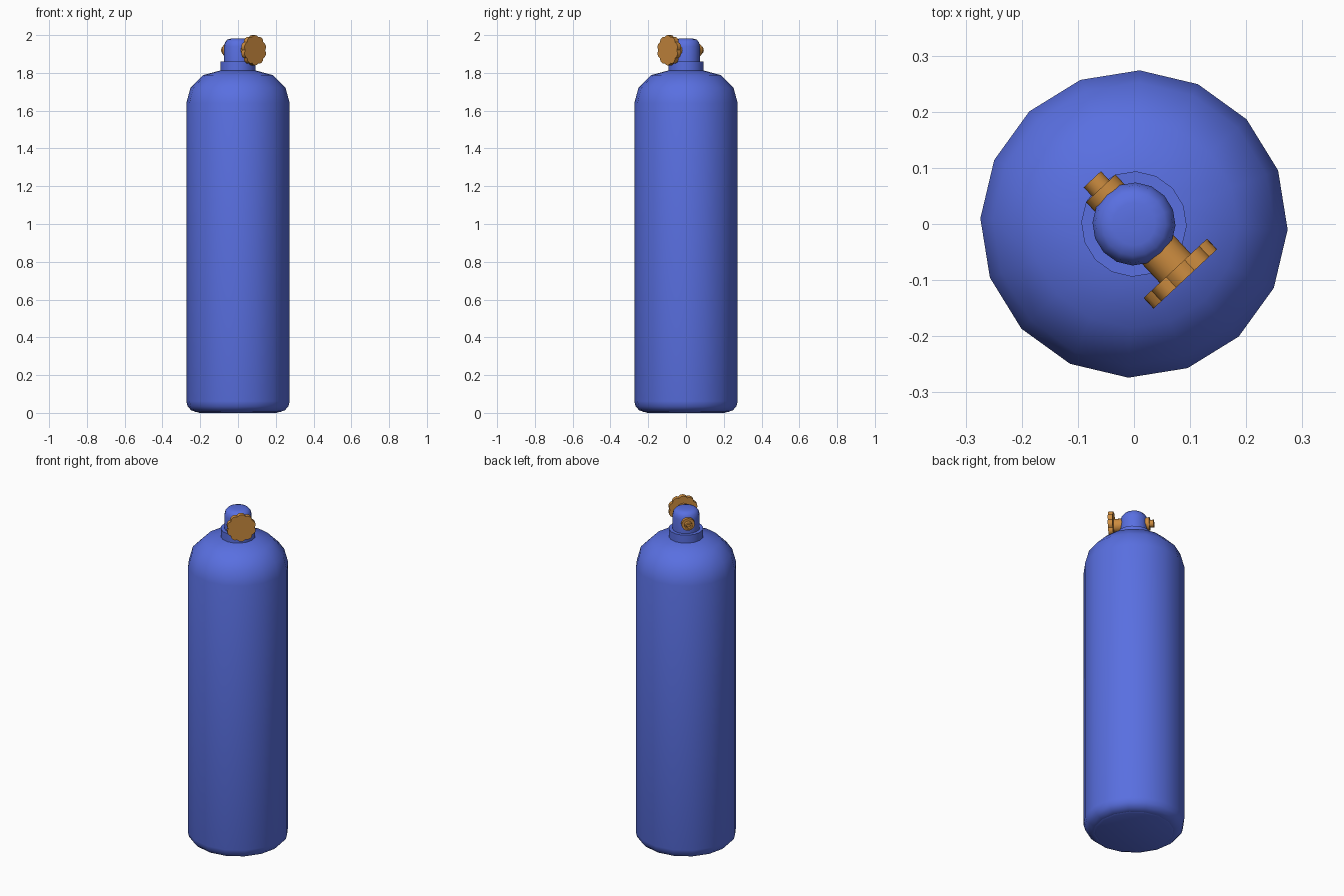
import bpy, bmesh, math
from mathutils import Matrix, Vector

if "Cube" in bpy.data.objects:
    bpy.data.objects.remove(bpy.data.objects["Cube"])


def material(name, rgb):
    m = bpy.data.materials.new(name)
    m.diffuse_color = (*rgb, 1)
    m.use_nodes = True
    m.node_tree.nodes["Principled BSDF"].inputs["Base Color"].default_value = m.diffuse_color
    return m


BLUE = material("blue_paint", (0.10, 0.16, 0.75))
BRASS = material("brass", (0.60, 0.26, 0.05))
TURN = math.radians(-2.1)          # slight twist of the 16-sided body
SIDE = math.radians(-47)           # heading of the valve handle
HEIGHT = 1.92                      # valve axis height


def lathe(name, profile, mat, sides=16, matrix=None, turn=0.0, radius=lambda a: 1.0):
    """Spin (radius, z) points round z; ends with radius > 0 are capped."""
    bm = bmesh.new()
    rings = []
    for r, z in profile:
        ring = []
        for i in range(sides):
            a = turn + 2 * math.pi * i / sides
            k = r * radius(i)
            ring.append(bm.verts.new((k * math.cos(a), k * math.sin(a), z)))
        rings.append(ring)
    for lo, hi in zip(rings, rings[1:]):
        for i in range(sides):
            j = (i + 1) % sides
            bm.faces.new((lo[i], lo[j], hi[j], hi[i]))
    bm.faces.new(rings[0][::-1])
    bm.faces.new(rings[-1])
    bmesh.ops.recalc_face_normals(bm, faces=bm.faces)
    mesh = bpy.data.meshes.new(name)
    bm.to_mesh(mesh)
    bm.free()
    if matrix:
        mesh.transform(matrix)
    mesh.materials.append(mat)
    ob = bpy.data.objects.new(name, mesh)
    bpy.context.collection.objects.link(ob)
    bpy.ops.object.select_all(action='DESELECT')
    ob.select_set(True)
    bpy.context.view_layer.objects.active = ob
    bpy.ops.object.shade_smooth_by_angle(angle=math.radians(40))
    return ob


def sideways(angle):
    """Turn the lathe axis horizontal, pointing along the given heading."""
    d = Vector((math.cos(angle), math.sin(angle), 0))
    return Matrix.Translation((0, 0, HEIGHT)) @ d.to_track_quat('Z', 'Y').to_matrix().to_4x4()


# Tank with rounded foot and shoulder
lathe("tank_body", [(0.215, 0.004), (0.222, 0.004), (0.248, 0.014), (0.267, 0.034),
                    (0.274, 0.062), (0.274, 1.64), (0.252, 1.72), (0.185, 1.788),
                    (0.085, 1.815)], BLUE, turn=TURN)
# Foot plate brings the base down to the floor
lathe("foot_plate", [(0.205, 0.0), (0.215, 0.004)], BLUE, turn=TURN)

# Neck collar and domed valve body
lathe("neck_collar", [(0.094, 1.80), (0.094, 1.86)], BLUE, turn=TURN)
lathe("valve_body", [(0.074, 1.855), (0.074, 1.94), (0.069, 1.962), (0.057, 1.976),
                     (0.038, 1.981), (0.012, 1.982)], BLUE, turn=TURN)

# Handle: stem and scalloped wheel
front = sideways(SIDE)
lathe("handle_stem", [(0.038, 0.05), (0.038, 0.11)], BRASS, matrix=front)
lobes = [0.9, 0.98, 1.0, 0.98]
lathe("handle_wheel", [(0.080, 0.108), (0.080, 0.134)], BRASS, sides=40, matrix=front,
      turn=math.radians(72), radius=lambda i: lobes[i % 4])

# Outlet on the opposite side: flange and hollow nozzle
back = sideways(SIDE + math.pi)
lathe("outlet_flange", [(0.036, 0.055), (0.036, 0.087)], BRASS, matrix=back)
lathe("outlet_nozzle", [(0.021, 0.08), (0.021, 0.109), (0.012, 0.109), (0.012, 0.09)],
      BRASS, matrix=back)
